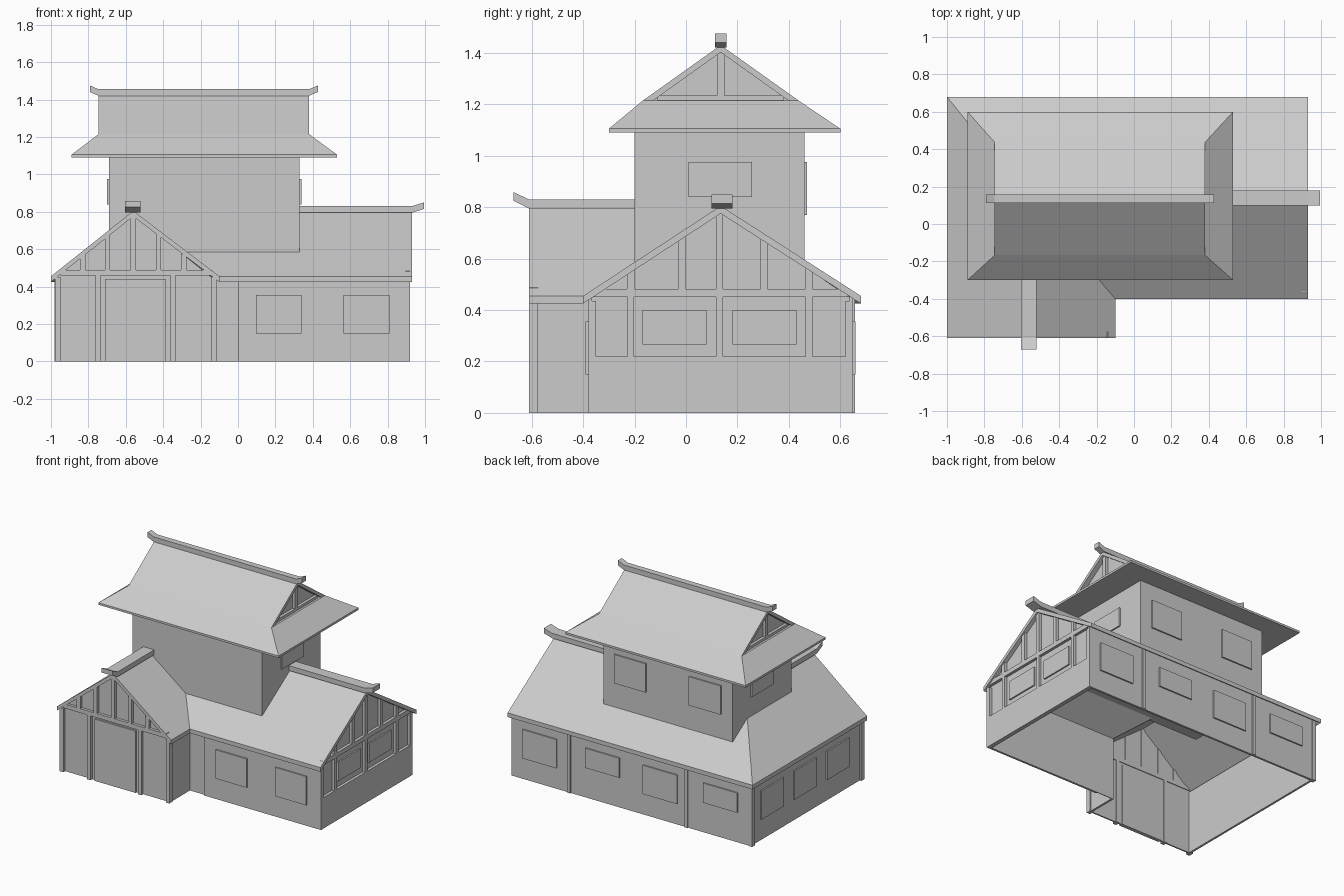
import bpy, bmesh

start_cube = bpy.data.objects.get("Cube")
if start_cube:
    bpy.data.objects.remove(start_cube, do_unlink=True)

grey = bpy.data.materials.new("plain grey")
grey.use_nodes = True
grey.diffuse_color = (0.6, 0.6, 0.6, 1)
grey.node_tree.nodes["Principled BSDF"].inputs["Base Color"].default_value = grey.diffuse_color


def finish(name, bm):
    bmesh.ops.recalc_face_normals(bm, faces=bm.faces)
    mesh = bpy.data.meshes.new(name)
    bm.to_mesh(mesh)
    bm.free()
    mesh.materials.append(grey)
    obj = bpy.data.objects.new(name, mesh)
    bpy.context.collection.objects.link(obj)
    return obj


def loft(bm, rings):
    """Join equal rings of points and close both ends."""
    loops = [[bm.verts.new(p) for p in ring] for ring in rings]
    count = len(loops[0])
    for low, high in zip(loops, loops[1:]):
        for i in range(count):
            j = (i + 1) % count
            bm.faces.new((low[i], low[j], high[j], high[i]))
    bm.faces.new(loops[0])
    bm.faces.new(loops[-1])


def rect(x0, x1, y0, y1, z):
    return [(x0, y0, z), (x1, y0, z), (x1, y1, z), (x0, y1, z)]


def boxes(name, spans):
    bm = bmesh.new()
    for x0, x1, y0, y1, z0, z1 in spans:
        loft(bm, [rect(x0, x1, y0, y1, z0), rect(x0, x1, y0, y1, z1)])
    return finish(name, bm)


def prism(name, outline, axis, low, high):
    """Extrude an outline (horizontal, z) along x or y."""
    bm = bmesh.new()
    place = (lambda d, h, z: (d, h, z)) if axis == "x" else (lambda d, h, z: (h, d, z))
    loft(bm, [[place(d, h, z) for h, z in outline] for d in (low, high)])
    return finish(name, bm)


def ridge_cap(name, axis, low, high, start, end, z, reach, thick=0.035):
    """Long ridge beam with lifted tips."""
    lift = 0.02
    under = [(start - reach, z + lift), (start, z), (end, z), (end + reach, z + lift)]
    over = [(h, v + thick) for h, v in reversed(under)]
    prism(name, under + over, axis, low, high)


# Shared dimensions
EAVE, PEAK, THICK = 0.455, 0.805, 0.03
LEFT, RIGHT, FRONT, BACK = -0.965, 0.92, -0.38, 0.65
RIDGE_X, RIDGE_Y = -0.56, 0.135
WING_FRONT, WING_SIDE = -0.61, -0.12
T = 0.015


def under_main(y):
    return EAVE - THICK + (PEAK - EAVE) * (1 - abs(y - RIDGE_Y) / 0.54)


def under_wing(x):
    return EAVE - THICK + (PEAK - EAVE) * (1 - abs(x - RIDGE_X) / 0.45)


# Lower roof: L-shaped, gabled at two ends, hipped at the back corner
bm = bmesh.new()
plan = dict(a=(-1, WING_FRONT, EAVE), b=(-1, 0.68, EAVE), c=(0.93, 0.68, EAVE),
            d=(0.93, -0.4, EAVE), e=(-0.1, -0.4, EAVE), f=(-0.1, WING_FRONT, EAVE),
            p=(RIDGE_X, WING_FRONT, PEAK), q=(RIDGE_X, RIDGE_Y, PEAK), r=(0.93, RIDGE_Y, PEAK))
layers = []
for drop in (0, THICK):
    layer = {k: bm.verts.new((x, y, z - drop)) for k, (x, y, z) in plan.items()}
    for loop in ("apqb", "bqrc", "drqe", "eqpf"):
        bm.faces.new([layer[k] for k in loop])
    layers.append(layer)
top, low = layers
rim = "abcrdefp"
for k, n in zip(rim, rim[1:] + rim[0]):
    bm.faces.new((top[k], top[n], low[n], low[k]))
finish("lower_roof", bm)

ridge_cap("main_ridge_cap", "y", 0.1, 0.18, 0.1, 0.93, 0.795, 0.065)
prism("wing_ridge_cap", [(0, 0.795), (-0.61, 0.795), (-0.67, 0.825), (-0.67, 0.858),
                         (-0.61, 0.83), (0, 0.83)], "x", -0.605, -0.52)

# Ground floor walls, open underneath
boxes("ground_walls", [
    (LEFT, RIGHT, BACK - T, BACK, 0, 0.45),
    (LEFT, LEFT + T, -0.59, BACK, 0, 0.45),
    (0, RIGHT, FRONT, FRONT + T, 0, 0.45),
    (WING_SIDE - T, 0, FRONT + 0.01, FRONT + T, 0, 0.45),
    (WING_SIDE - T, WING_SIDE, -0.59, FRONT + T, 0, 0.45),
    (RIGHT - 0.03, RIGHT, FRONT, BACK, 0, 0.22)])

# Outside posts on the back and corners
boxes("wall_posts", [(x - 0.012, x + 0.012, BACK - T, BACK + 0.008, 0, 0.45) for x in (0.465, -0.46)]
      + [(-0.98, -0.95, BACK - 0.025, BACK + 0.005, 0, 0.44)])

# Side gable: infill, then timbers
prism("side_gable_infill", [(FRONT, 0.2), (BACK, 0.2), (BACK, under_main(BACK)),
                            (RIDGE_Y, under_main(RIDGE_Y) + 0.01), (FRONT, under_main(FRONT))],
      "x", RIGHT - 0.035, RIGHT - 0.02)
side = (RIGHT - 0.025, RIGHT)
side_timbers = [(*side, -0.36, 0.63, 0.45, 0.482)]
side_timbers += [(*side, y, y + 0.03, 0.2, 0.435) for y in (FRONT, BACK - 0.03)]
side_timbers += [(*side, y - 0.013, y + 0.013, 0.2, 0.46) for y in (-0.215, 0.13, 0.478)]
side_timbers += [(*side, y - 0.014, y + 0.014, 0.47, under_main(y) + 0.008)
                 for y in (-0.215, -0.015, 0.13, 0.303, 0.478)]
boxes("side_gable_timbers", side_timbers)

# Wing gable: infill, timbers, door
prism("wing_gable_infill", [(LEFT, 0), (WING_SIDE, 0), (WING_SIDE, under_wing(WING_SIDE)),
                            (RIDGE_X, under_wing(RIDGE_X) + 0.01), (LEFT, under_wing(LEFT))],
      "y", WING_FRONT + 0.02, WING_FRONT + 0.03)
face = (WING_FRONT, WING_FRONT + 0.035)
wing_timbers = [(-0.95, -0.14, *face, 0.458, 0.488)]
wing_timbers += [(x, x + 0.028, *face, 0, 0.45) for x in (-0.978, -0.142)]
wing_timbers += [(x - 0.013, x + 0.013, *face, 0, 0.46) for x in (-0.748, -0.348)]
wing_timbers += [(x - 0.014, x + 0.014, *face, 0.47, under_wing(x) + 0.008)
                 for x in (-0.83, -0.698, RIDGE_X, -0.425, -0.29)]
boxes("wing_gable_timbers", wing_timbers)
boxes("front_door", [(-0.71, -0.385, WING_FRONT + 0.008, WING_FRONT + 0.035, 0, 0.44)])

# Ground floor window panels
sill, head, out = 0.15, 0.355, 0.01
boxes("front_windows", [(x, x + 0.245, FRONT - out, FRONT + out, sill, head) for x in (0.095, 0.565)])
boxes("back_windows", [(x, x + 0.27, BACK - out, BACK + out, z, head) for x, z in
                       ((0.56, sill), (0.065, 0.215), (-0.39, sill), (-0.865, 0.215))])
boxes("left_end_windows", [(LEFT - out, LEFT + out, y, y + 0.25, sill, head)
                           for y in (0.29, -0.08, -0.45)])
boxes("side_gable_windows", [(RIGHT - 0.03, RIGHT - 0.01, y, y + 0.25, 0.265, 0.4)
                             for y in (-0.17, 0.18)])

# Tower: body, recessed band under the eaves, band posts
TX, TY = (-0.69, 0.33), (-0.2, 0.46)
boxes("tower_body", [(*TX, *TY, 0.575, 1.012)])
boxes("tower_band", [(TX[0] + T, TX[1] - T, TY[0] + T, TY[1] - T, 1, 1.1)])
posts = [(a, b, *TY, 1, 1.1) for a, b in
         ((TX[0], -0.655), (-0.28, -0.26), (-0.115, -0.09), (0.2, 0.22), (0.315, TX[1]))]
posts += [(*TX, a, b, 1, 1.1) for a, b in
          ((TY[0], -0.183), (-0.012, 0.043), (0.23, 0.276), (0.443, TY[1]))]
boxes("tower_band_posts", posts)
boxes("tower_windows",
      [(x - out, x + out, 0.01, 0.257, 0.84, 0.975) for x in TX]
      + [(x, x + 0.25, TY[1] - out, TY[1] + out, 0.77, 0.975) for x in (-0.6, -0.01)])

# Tower roof: hipped skirt below, gabled roof above
bm = bmesh.new()
loft(bm, [rect(-0.89, 0.53, -0.3, 0.6, 1.09), rect(-0.89, 0.53, -0.3, 0.6, 1.105),
          rect(-0.745, 0.38, -0.167, 0.437, 1.215)])
finish("tower_skirt_roof", bm)
prism("tower_gable_roof", [(-0.167, 1.215), (RIDGE_Y, 1.43), (0.437, 1.215),
                           (0.4, 1.213), (RIDGE_Y, 1.402), (-0.13, 1.213)], "x", -0.745, 0.38)
prism("tower_gable_infill", [(-0.14, 1.21), (0.41, 1.21), (RIDGE_Y, 1.41)], "x", -0.71, 0.345)
boxes("tower_gable_timbers", [(-0.73, 0.365, y0, y1, 1.21, z) for y0, y1, z in
                              ((-0.11, 0.38, 1.235), (0.12, 0.15, 1.405))])
ridge_cap("tower_ridge_cap", "y", 0.113, 0.157, -0.745, 0.38, 1.42, 0.047)
